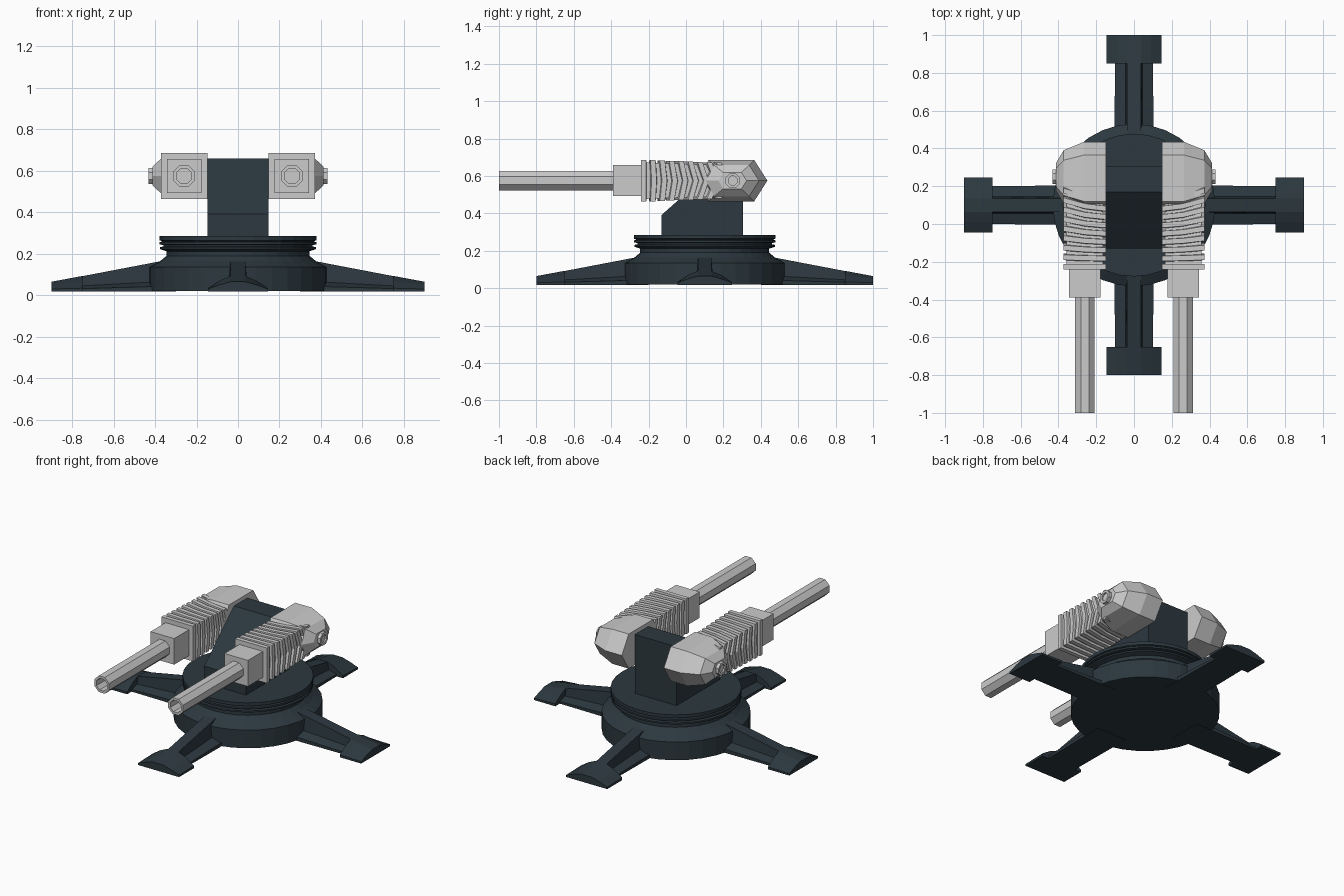
import bpy, bmesh
from math import sin, cos, pi
from mathutils import Matrix

if "Cube" in bpy.data.objects:
    bpy.data.objects.remove(bpy.data.objects["Cube"])

dark = bpy.data.materials.new("dark_steel")
dark.diffuse_color = (0.025, 0.04, 0.05, 1)
dark.use_nodes = True
dark.node_tree.nodes["Principled BSDF"].inputs["Base Color"].default_value = dark.diffuse_color
CX, CZ = 0.26, 0.575      # gun axis
CY = 0.1                  # base centre


def finish(name, bm, mat=None, mirror=False):
    bmesh.ops.recalc_face_normals(bm, faces=bm.faces)
    me = bpy.data.meshes.new(name)
    bm.to_mesh(me)
    bm.free()
    ob = bpy.data.objects.new(name, me)
    bpy.context.collection.objects.link(ob)
    if mat:
        me.materials.append(mat)
    if mirror:
        m = ob.modifiers.new("mirror", 'MIRROR')
        m.use_mirror_merge = False
    return ob


def loft(rings, bm=None, closed=False):
    """Skin a list of equal-length point rings; cap the ends or join them."""
    bm = bm or bmesh.new()
    vs = [[bm.verts.new(p) for p in r] for r in rings]
    n = len(vs[0])
    pairs = list(zip(vs, vs[1:])) + ([(vs[-1], vs[0])] if closed else [])
    for a, b in pairs:
        for i in range(n):
            j = (i + 1) % n
            bm.faces.new((a[i], a[j], b[j], b[i]))
    if not closed:
        bm.faces.new(vs[0])
        bm.faces.new(vs[-1])
    return bm


def circle(n, r, fn, turn=0.0):
    return [fn(r * cos(2 * pi * i / n + turn), r * sin(2 * pi * i / n + turn)) for i in range(n)]


# Round base with groove and ribbed upper rim
profile = [(0.43, 0.02), (0.43, 0.135), (0.375, 0.165), (0.345, 0.19), (0.345, 0.212),
           (0.375, 0.222), (0.375, 0.232), (0.36, 0.235), (0.36, 0.242), (0.378, 0.245),
           (0.378, 0.256), (0.365, 0.26), (0.378, 0.265), (0.378, 0.285)]
finish("base_drum", loft([circle(32, r, lambda a, b: (a, CY + b, z)) for r, z in profile]), dark)


# Four legs: ridged arm and flared foot, running along +x before rotation
def section(r, half, edge, shoulder, sz, top):
    pts = [(half, 0.018), (half, edge), (shoulder, sz), (0.036, top)]
    return [(r, y, z) for y, z in pts] + [(r, -y, z) for y, z in reversed(pts)]


for k, side in enumerate(("right", "back", "left", "front")):
    bm = loft([section(0.3, 0.105, 0.045, 0.045, 0.07, 0.178),
               section(0.75, 0.1, 0.032, 0.045, 0.045, 0.092)])
    loft([section(0.75, 0.145, 0.034, 0.09, 0.07, 0.093),
          section(0.9, 0.145, 0.03, 0.09, 0.05, 0.065)], bm)
    bm.transform(Matrix.Translation((0, CY, 0)) @ Matrix.Rotation(k * pi / 2, 4, 'Z'))
    finish(side + "_leg", bm, dark)

# Central pedestal with sloped front
side = [(-0.13, 0.27), (-0.13, 0.392), (0.17, 0.66), (0.305, 0.66), (0.305, 0.27)]
finish("pedestal", loft([[(x, y, z) for y, z in side] for x in (-0.147, 0.147)]), dark)

# Hollow octagonal barrels
tube = [(0.056, -0.38), (0.056, -1.0), (0.04, -1.0), (0.04, -0.38)]
finish("barrels", loft([circle(8, r, lambda a, b: (CX + a, y, CZ + b), pi / 8) for r, y in tube],
                       closed=True), mirror=True)


# Square barrel blocks
def square(y, h):
    return [(CX + a * h, y, CZ + b * h) for a, b in ((-1, -1), (1, -1), (1, 1), (-1, 1))]


finish("barrel_blocks", loft([square(-0.39, 0.083), square(-0.2, 0.083)]), mirror=True)

# Ribbed sleeves, fanning backwards on the outer side
def rib(y, h, t):
    hz = h * (1 - 0.14 * t)
    pts = [(-1, -1, 0), (0, -1, 0.015), (1, -1, 0.05), (1, 0, 0.095),
           (1, 1, 0.05), (0, 1, 0.015), (-1, 1, 0), (-1, 0, 0.03)]
    return [(CX + a * h, y + s * t, CZ + b * hz) for a, b, s in pts]


rings = []
for i in range(9):
    y, t = -0.24 + i * 0.044, i / 8
    rings += [rib(y, 0.112, t), rib(y + 0.027, 0.112, t),
              rib(y + 0.029, 0.097, t), rib(y + 0.042, 0.097, t + 0.1)]
finish("ribbed_sleeves", loft(rings), mirror=True)

# Faceted rear housings, shrinking to the outer pivot
outline = [(0.12, 0.685), (0.365, 0.685), (0.435, 0.575), (0.365, 0.465), (0.12, 0.465), (0.06, 0.575)]


def housing(x, s):
    return [(x, 0.25 + (y - 0.25) * s, CZ + (z - CZ) * s) for y, z in outline]


finish("rear_housings", loft([housing(0.148, 1), housing(0.265, 1), housing(0.372, 0.76),
                              housing(0.412, 0.4)]), mirror=True)

# Pivot bolts with recessed ends
bolt = [(0.042, 0.40), (0.042, 0.432), (0.026, 0.432), (0.026, 0.422)]
finish("pivot_bolts", loft([circle(8, r, lambda a, b: (x, 0.25 + a, CZ + b), pi / 8) for r, x in bolt]),
       mirror=True)
